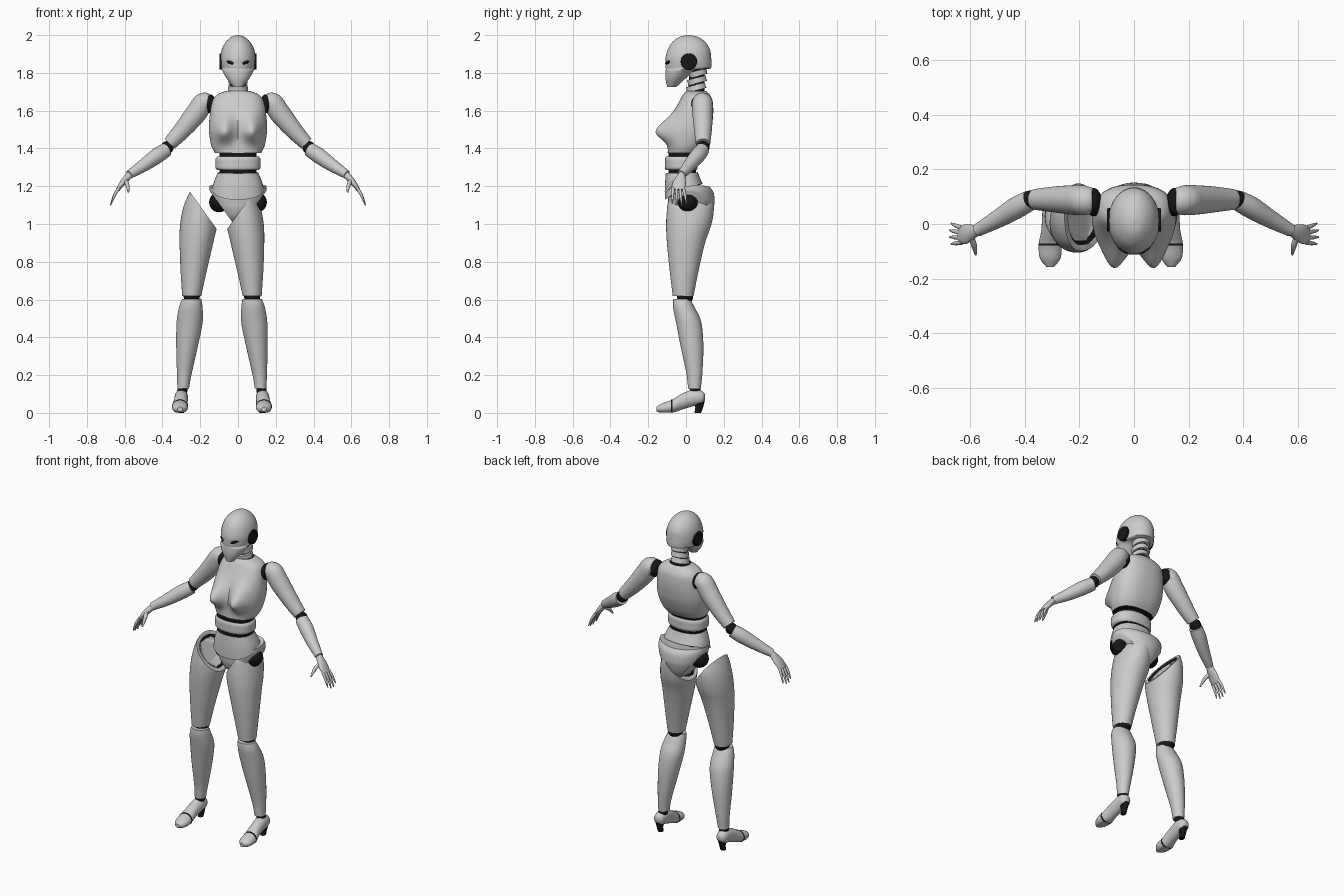
import bpy, bmesh, math
from mathutils import Vector, Matrix

cube = bpy.data.objects.get("Cube")
if cube:
    bpy.data.objects.remove(cube, do_unlink=True)


def material(name, value):
    mat = bpy.data.materials.new(name)
    mat.use_nodes = True
    colour = (value, value, value, 1)
    mat.diffuse_color = colour
    mat.node_tree.nodes["Principled BSDF"].inputs["Base Color"].default_value = colour
    return mat


SHELL = material("light grey shell", 0.6)
JOINT = material("black joint", 0.008)
GREY, BLACK = 0, 1
X, Y, Z = Vector((1, 0, 0)), Vector((0, 1, 0)), Vector((0, 0, 1))


def finish(bm, name, side=1, shift=0):
    """Mirror and shift the part in x, then shade it."""
    for v in bm.verts:
        v.co.x = v.co.x * side + shift
    bmesh.ops.recalc_face_normals(bm, faces=bm.faces)
    mesh = bpy.data.meshes.new(name)
    bm.to_mesh(mesh)
    bm.free()
    mesh.materials.append(SHELL)
    mesh.materials.append(JOINT)
    obj = bpy.data.objects.new(name, mesh)
    bpy.context.collection.objects.link(obj)
    bpy.ops.object.select_all(action="DESELECT")
    obj.select_set(True)
    bpy.context.view_layer.objects.active = obj
    bpy.ops.object.shade_smooth_by_angle(angle=math.radians(40))
    return obj


def smooth_rings(rings, steps):
    """Spline through the rings without overshooting."""
    out = []
    for i in range(len(rings) - 1):
        before, a, b, after = (rings[max(i - 1, 0)], rings[i], rings[i + 1],
                               rings[min(i + 2, len(rings) - 1)])
        for k in range(steps):
            t = k / steps
            ring = []
            for p, q, r, s in zip(before, a, b, after):
                value = q + t / 2 * (r - p + t * (2*p - 5*q + 4*r - s + t * (3*(q - r) + s - p)))
                ring.append(min(max(value, min(q, r)), max(q, r)))
            out.append(ring)
    return out + [list(rings[-1])]


def loft(rings, colour=GREY, axis=None, across=X, power=2, steps=5, sides=40,
         shape=None, caps=None):
    """Skin of rings (x, y, z, radius across, other radius) along an axis or its own path."""
    bm = bmesh.new()
    path = smooth_rings(rings, steps)
    loops = []
    for i, (x, y, z, ra, rb) in enumerate(path):
        ahead, behind = path[min(i + 1, len(path) - 1)], path[max(i - 1, 0)]
        along = axis or (Vector(ahead[:3]) - Vector(behind[:3])).normalized()
        other = along.cross(across).normalized()
        loop = []
        for k in range(sides):
            angle = math.tau * k / sides
            c, s = math.cos(angle), math.sin(angle)
            c = math.copysign(abs(c) ** (2 / power), c)
            s = math.copysign(abs(s) ** (2 / power), s)
            co = Vector((x, y, z)) + across * c * ra + other * s * rb
            loop.append(bm.verts.new(shape(co) if shape else co))
        loops.append(loop)
    for low, high in zip(loops, loops[1:]):
        for k in range(sides):
            n = (k + 1) % sides
            bm.faces.new((low[k], low[n], high[n], high[k])).material_index = colour
    for loop in (loops[0], loops[-1]):
        bm.faces.new(loop).material_index = colour if caps is None else caps
    bmesh.ops.recalc_face_normals(bm, faces=bm.faces)
    return bm


def slice_off(bm, point, normal):
    """Cut away the side the normal points to, and return the new flat face."""
    cut = bmesh.ops.bisect_plane(bm, geom=bm.verts[:] + bm.edges[:] + bm.faces[:],
                                 plane_co=point, plane_no=normal, clear_outer=True)
    edges = [e for e in cut["geom_cut"] if isinstance(e, bmesh.types.BMEdge)]
    faces = bmesh.ops.contextual_create(bm, geom=edges)["faces"]
    bmesh.ops.recalc_face_normals(bm, faces=bm.faces)
    return faces


def ball(name, centre, size, side=1, turn=None):
    bm = bmesh.new()
    matrix = Matrix.Translation(centre) @ (turn or Matrix()) @ Matrix.Diagonal((*size, 1))
    bmesh.ops.create_uvsphere(bm, u_segments=24, v_segments=14, radius=1, matrix=matrix)
    for f in bm.faces:
        f.material_index = BLACK
    return finish(bm, name, side)


def disc(name, centre, radii, depth, colour, turn, side=1):
    bm = bmesh.new()
    bmesh.ops.create_cone(bm, cap_ends=True, segments=32, radius1=radii[0], radius2=radii[1],
                          depth=depth, matrix=Matrix.Translation(centre) @ turn)
    for f in bm.faces:
        f.material_index = colour
    return finish(bm, name, side)


# Head
finish(loft([(0, .015, 2, .004, .004), (0, .015, 1.99, .036, .05), (0, .015, 1.96, .068, .09),
             (0, .015, 1.92, .087, .113), (0, .012, 1.87, .094, .122), (0, .013, 1.825, .088, .12),
             (0, -.03, 1.812, .083, .078), (0, -.056, 1.77, .06, .053),
             (0, -.075, 1.725, .024, .024)], axis=-Z), "head")
for side, label in ((1, "left"), (-1, "right")):
    disc(label + "_ear_disc", (.086, .015, 1.86), (.045, .042), .024, BLACK,
         Matrix.Rotation(math.pi / 2, 4, "Y"), side)
    ball(label + "_eye", (.042, -.097, 1.855), (.024, .004, .008), side,
         Matrix.Rotation(.6, 4, "Z") @ Matrix.Rotation(-.25, 4, "Y"))

# Neck
finish(loft([(0, .055, 1.67, .052, .05), (0, .055, 1.72, .042, .042), (0, .06, 1.84, .04, .04)],
            BLACK, Z), "neck_core")
for i in range(3):
    disc("neck_ring", (0, .053 + .005 * i, 1.722 + .038 * i), (.054 - .003 * i, .05), .029, GREY,
         Matrix.Rotation(.24, 4, "X"))


# Chest
def bust(co):
    dz = co.z - 1.49
    reach = .075 if dz > 0 else .055
    if co.y < .03:
        swell = math.exp(-((abs(co.x) - .075) / .052) ** 2 - (dz / reach) ** 2)
        co.y -= .085 * swell * min(1, (.03 - co.y) / .06)
    return co


finish(loft([(0, -.012, 1.375, .122, .085), (0, .005, 1.42, .143, .098), (0, .025, 1.5, .154, .108),
             (0, .038, 1.58, .149, .106), (0, .053, 1.65, .136, .088), (0, .055, 1.685, .11, .07),
             (0, .055, 1.705, .062, .052)], axis=Z, power=2.4, steps=7, sides=72, shape=bust,
            caps=BLACK), "chest")

# Waist
finish(loft([(0, 0, 1.14, .11, .085), (0, -.015, 1.19, .12, .08), (0, -.02, 1.25, .098, .072),
             (0, -.02, 1.4, .1, .072)], BLACK, Z), "waist_core")
finish(loft([(0, -.025, 1.285, .108, .081), (0, -.025, 1.3, .12, .087),
             (0, -.025, 1.34, .12, .087), (0, -.025, 1.357, .11, .081)],
            axis=Z, power=2.4, caps=BLACK), "upper_waist_band")


def dip(co):
    co.z += max(0, 1.28 - co.z) * (co.y + 1.5 * co.x ** 2) * 4
    return co


finish(loft([(0, -.012, 1.175, .138, .1), (0, -.018, 1.22, .128, .094), (0, -.022, 1.272, .108, .085)],
            axis=Z, power=2.3, shape=dip, caps=BLACK), "lower_waist_band")


# Pelvis
def saddle(co):
    co.z += (co.z - 1) * (co.y + co.x ** 2 * 6)
    return co


pelvis = loft([(0, .03, 1, .05, .06), (0, .03, 1.04, .1, .1), (0, .03, 1.1, .135, .122),
               (0, .025, 1.145, .15, .121), (0, .015, 1.175, .151, .11)], axis=Z, shape=saddle)
for s in (1, -1):
    slice_off(pelvis, (s * .15, 0, 1.175), (s * .165, 0, -.12))
finish(pelvis, "pelvis")

# Arms
for side, label in ((1, "left"), (-1, "right")):
    ball(label + "_shoulder_joint", (.148, .08, 1.637), (.03, .052, .05), side)
    finish(loft([(.152, .085, 1.645, .047, .045), (.185, .087, 1.638, .055, .056),
                 (.225, .088, 1.582, .054, .056), (.295, .09, 1.497, .047, .047),
                 (.362, .09, 1.425, .038, .037)], across=Y), label + "_upper_arm", side)
    ball(label + "_elbow_joint", (.375, .09, 1.405), (.034, .034, .034), side)
    across = Vector((.5, .87, 0))
    finish(loft([(.38, .087, 1.393, .037, .038), (.43, .06, 1.36, .04, .041),
                 (.5, .018, 1.31, .033, .034), (.575, -.024, 1.262, .023, .023)], across=across),
           label + "_forearm", side)
    # Hand with four fingers and a thumb
    finish(loft([(.57, -.022, 1.264, .018, .018), (.59, -.03, 1.242, .027, .018),
                 (.615, -.037, 1.212, .036, .015), (.638, -.04, 1.18, .032, .01)],
                across=Y, sides=24), label + "_palm", side)
    for i in range(4):
        root, tip = -.014 - .018 * i, .002 - .025 * i
        length = 1 - .12 * abs(i - 1.5)
        finish(loft([(.63, root, 1.192, .0085, .0085),
                     (.63 + .027 * length, (root + tip) / 2, 1.192 - .045 * length, .0075, .0075),
                     (.63 + .048 * length, tip, 1.192 - .1 * length, .003, .003)],
                    across=Y, sides=12), label + "_finger", side)
    finish(loft([(.598, -.045, 1.232, .012, .013), (.586, -.078, 1.207, .011, .011),
                 (.58, -.112, 1.168, .004, .004)], across=X, sides=12), label + "_thumb", side)

# Legs, the right one standing apart from the hip
for side, label, shift in ((1, "left", 0), (-1, "right", -.17)):
    ball(label + "_hip_joint", (.1, .01, 1.115), (.053, .053, .053), side)
    thigh = loft([(.075, -.015, .618, .05, .055), (.065, -.01, .75, .069, .076),
                  (.05, 0, .9, .089, .101), (.038, .015, 1, .098, .12),
                  (.03, .025, 1.1, .086, .124), (.02, .025, 1.19, .055, .1)], axis=Z)
    socket = slice_off(thigh, (.08, 0, 1.165), (-.195, 0, .14))
    bmesh.ops.inset_individual(thigh, faces=socket, thickness=.022)
    ring = bmesh.ops.inset_individual(thigh, faces=socket, thickness=.016, depth=-.012)["faces"]
    for f in ring:
        f.material_index = BLACK
    finish(thigh, label + "_thigh", side, shift)
    knee = bmesh.new()
    bmesh.ops.create_uvsphere(knee, u_segments=24, v_segments=14, radius=.043,
                              matrix=Matrix.Translation((.075, -.005, .617)))
    for f in knee.faces:
        f.material_index = BLACK
    finish(knee, label + "_knee_joint", side, shift)
    finish(loft([(.12, .045, .13, .031, .034), (.115, .045, .2, .038, .041),
                 (.1, .032, .35, .057, .06), (.086, .014, .48, .069, .067),
                 (.08, -.012, .56, .062, .057), (.075, -.024, .602, .051, .045)], axis=Z),
           label + "_shin", side, shift)
    finish(loft([(.13, .05, .08, .028, .028), (.122, .047, .14, .026, .028)], BLACK, Z),
           label + "_ankle_joint", side, shift)

    # Heeled shoe
    def ground(co):
        co.z = max(co.z, .003)
        return co

    finish(loft([(.13, .1, .085, .012, .014), (.13, .085, .082, .03, .034), (.13, .04, .08, .036, .044),
                 (.133, -.02, .06, .036, .042), (.137, -.075, .034, .042, .035),
                 (.137, -.125, .025, .038, .026), (.137, -.157, .02, .014, .012)],
                axis=Y, shape=ground), label + "_foot", side, shift)
    finish(loft([(.137, -.071, .034, .043, .037), (.137, -.079, .034, .043, .036)], BLACK, Y,
                steps=1, shape=ground), label + "_toe_seam", side, shift)
    finish(loft([(.13, .062, 0, .015, .018), (.13, .07, .03, .017, .021), (.13, .07, .065, .026, .03)],
                BLACK, Z, sides=20), label + "_heel", side, shift)
